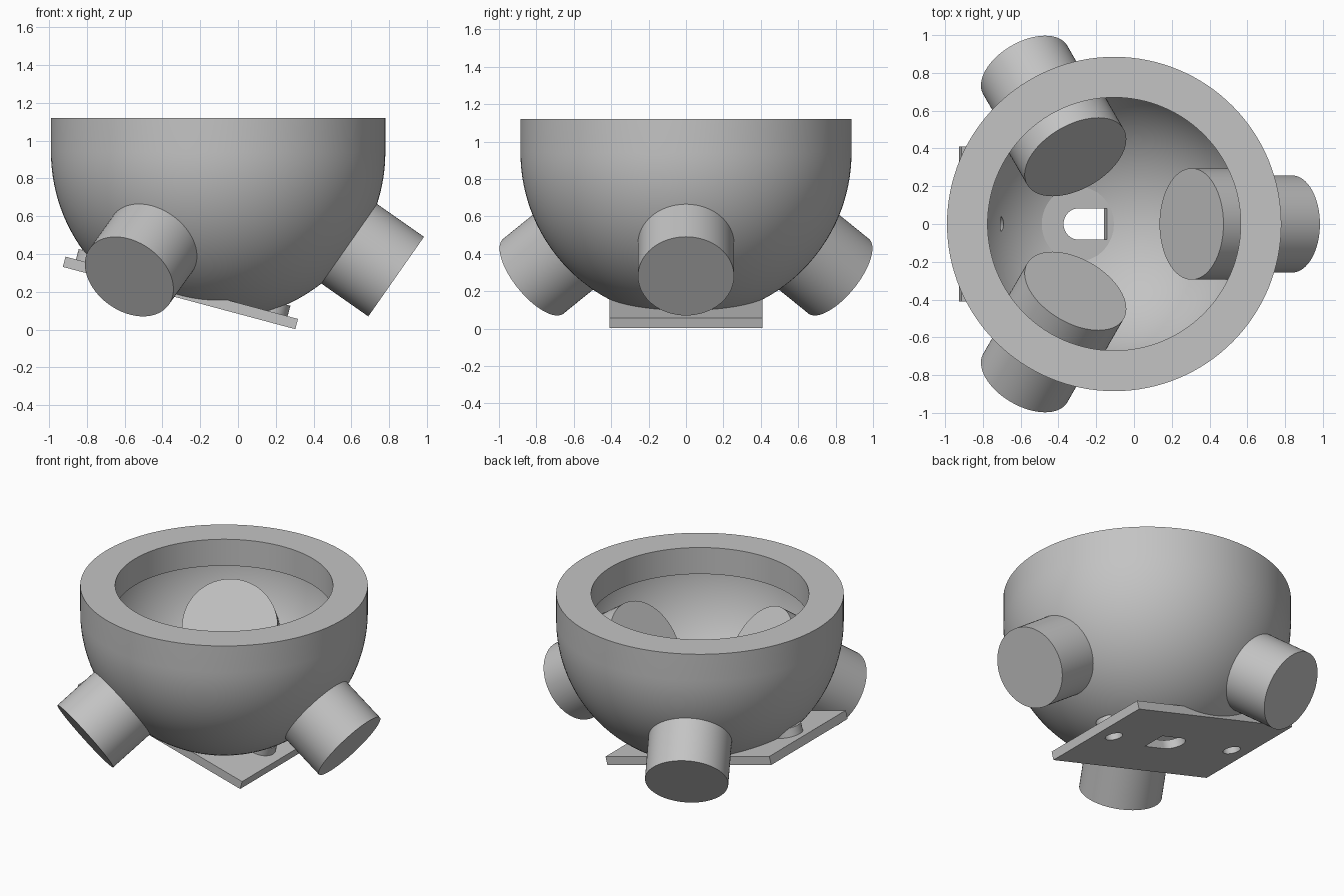
import bpy, bmesh, math
from mathutils import Vector, Matrix

if "Cube" in bpy.data.objects:
    bpy.data.objects.remove(bpy.data.objects["Cube"], do_unlink=True)

grey = bpy.data.materials.new("light_grey")
grey.use_nodes = True
grey.diffuse_color = (0.55, 0.55, 0.55, 1)
grey.node_tree.nodes["Principled BSDF"].inputs["Base Color"].default_value = (0.55, 0.55, 0.55, 1)

CENTRE = Vector((-0.105, 0, 0.94))
OUTER, CAVITY, MOUTH, TOP = 0.885, 0.77, 0.67, 1.12
# Frame of the tilted base: x along the plate, z up through it
BASE = (Matrix.Translation(CENTRE) @ Matrix.Rotation(math.radians(15), 4, 'Y')
        @ Matrix.Translation((0, 0, -0.8)))


def make(name, bm, matrix=Matrix()):
    bmesh.ops.recalc_face_normals(bm, faces=bm.faces)
    bm.transform(matrix)
    mesh = bpy.data.meshes.new(name)
    bm.to_mesh(mesh)
    bm.free()
    mesh.materials.append(grey)
    ob = bpy.data.objects.new(name, mesh)
    bpy.context.collection.objects.link(ob)
    return ob


def extrude(name, outline, z0, z1, matrix):
    """Prism over a flat outline between two heights."""
    bm = bmesh.new()
    face = bm.faces.new([bm.verts.new((x, y, z0)) for x, y in outline])
    new = bmesh.ops.extrude_face_region(bm, geom=[face])["geom"]
    bmesh.ops.translate(bm, vec=(0, 0, z1 - z0),
                        verts=[v for v in new if isinstance(v, bmesh.types.BMVert)])
    return make(name, bm, matrix)


def arc(radius, a0, a1, n, cx=0):
    return [(cx + radius * math.cos(math.radians(a0 + (a1 - a0) * i / n)),
             radius * math.sin(math.radians(a0 + (a1 - a0) * i / n))) for i in range(n + 1)]


def disc(radius, cx=0):
    return arc(radius, 0, 360, 64, cx)[:-1]


def rectangle(x, y):
    return [(-x, -y), (x, -y), (x, y), (-x, y)]


def cut(ob, cutters):
    for c in cutters:
        mod = ob.modifiers.new("cut", 'BOOLEAN')
        mod.object, mod.operation, mod.solver = c, 'DIFFERENCE', 'EXACT'


# Bowl: lathed profile with a round outside, a lip and a round cavity
rim = TOP - CENTRE.z
profile = arc(OUTER, -90, 0, 32) + [(OUTER, rim), (MOUTH, rim), (MOUTH, 0)] + arc(CAVITY, 0, -90, 32)
bm = bmesh.new()
verts = [bm.verts.new((max(x, 0), 0, z)) for x, z in profile]
edges = [bm.edges.new(pair) for pair in zip(verts, verts[1:])]
bmesh.ops.spin(bm, geom=verts + edges, cent=(0, 0, 0), axis=(0, 0, 1),
               angle=math.tau, steps=128, use_duplicate=False)
bmesh.ops.remove_doubles(bm, verts=bm.verts, dist=0.0005)
bowl = make("bowl", bm, Matrix.Translation(CENTRE))

# Base plate and screw bosses
plate = extrude("base_plate", rectangle(0.637, 0.41), 0, 0.056, BASE)
bosses = [extrude(f"screw_boss_{side}", disc(0.09, x), 0.03, 0.113, BASE)
          for side, x in (("right", -0.49), ("left", 0.49))]

# Cutters: flat underside, screw holes, cable slot
underside = extrude("underside_cutter", rectangle(1.5, 1.5), -1, 0.005, BASE)
holes = [extrude("hole_cutter", disc(0.055, x), -0.1, 0.18, BASE) for x in (-0.49, 0.49)]
slot = extrude("slot_cutter", arc(0.083, 90, 270, 24, 0.005) + [(0.16, -0.083), (0.16, 0.083)],
               -0.1, 0.25, BASE)
cut(bowl, [underside, slot] + holes)
cut(plate, [slot] + holes)
for boss, hole in zip(bosses, holes):
    cut(boss, [hole])

# Three bearing housings aimed at the cavity centre, wider inside the bowl
for name, turn in (("left", 0), ("back", 120), ("front", 240)):
    aim = (Matrix.Translation(CENTRE) @ Matrix.Rotation(math.radians(turn), 4, 'Z')
           @ Matrix.Rotation(math.radians(125), 4, 'Y'))
    extrude(f"bearing_housing_{name}", disc(0.257), 0.75, 1.15, aim)
    extrude(f"bearing_pad_{name}", disc(0.295), 0.5, 0.81, aim)

# Apply the cuts, drop the cutters, smooth the round surfaces
bpy.context.view_layer.update()
graph = bpy.context.evaluated_depsgraph_get()
for ob in [bowl, plate] + bosses:
    mesh = bpy.data.meshes.new_from_object(ob.evaluated_get(graph))
    ob.modifiers.clear()
    ob.data = mesh
for c in [underside, slot] + holes:
    bpy.data.objects.remove(c, do_unlink=True)
for ob in bpy.context.scene.objects:
    ob.select_set(ob.type == 'MESH')
bpy.context.view_layer.objects.active = bowl
bpy.ops.object.shade_smooth_by_angle(angle=math.radians(20))
